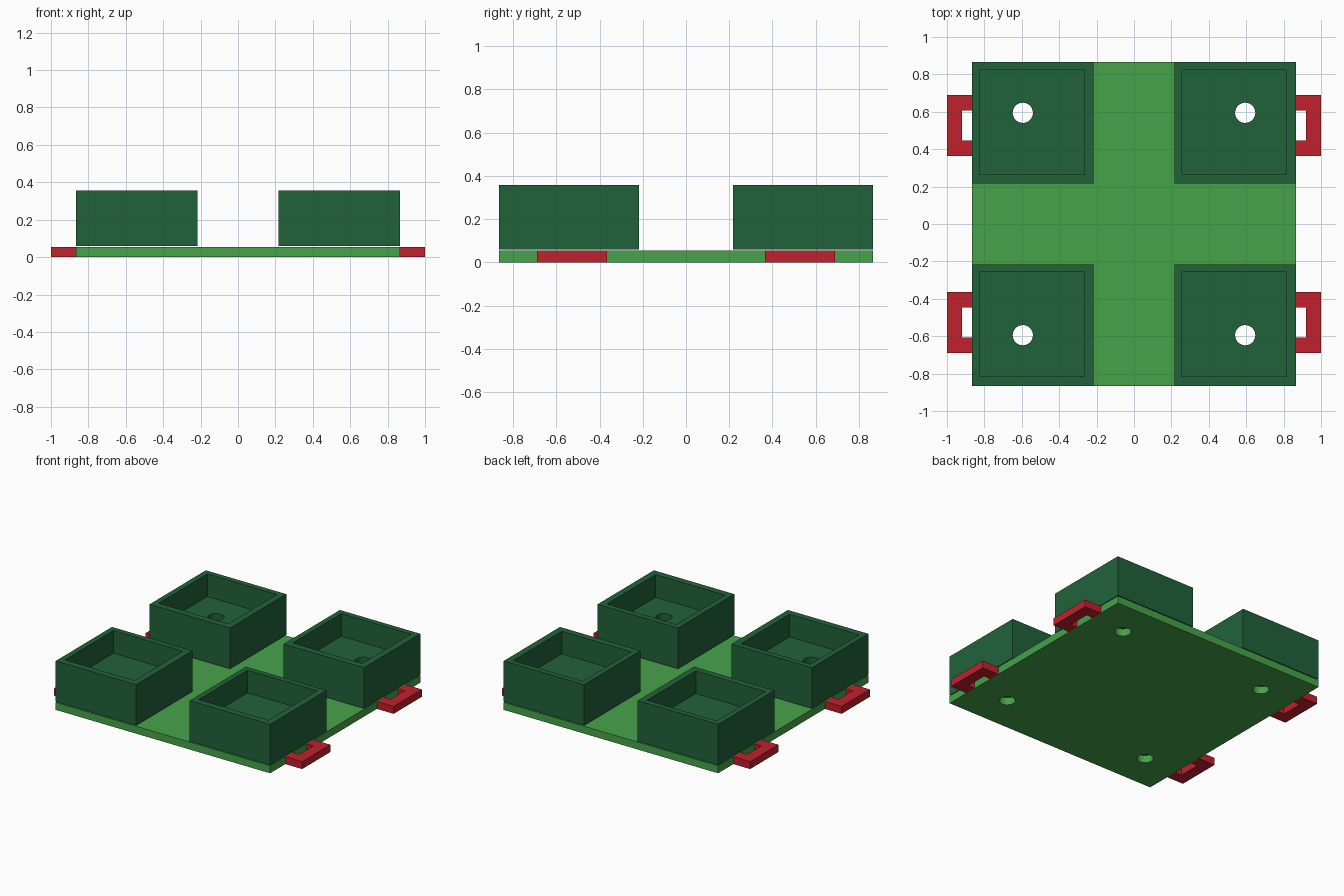
import bpy, bmesh
from mathutils import Matrix

if "Cube" in bpy.data.objects:
    bpy.data.objects.remove(bpy.data.objects["Cube"], do_unlink=True)

U = 2 / 37                       # module all sizes are multiples of
HALF, THICK = 16 * U, U          # base plate half width and thickness
BOX, BOX_Z0, BOX_Z1 = 12 * U, 1.1 * U, 6.6 * U
CAVITY, FLOOR_Z = 10.36 * U, 3.55 * U
HOLE_POS, HOLE_R = 11 * U, U


def material(name, rgb):
    m = bpy.data.materials.new(name)
    m.use_nodes = True
    m.diffuse_color = (*rgb, 1)
    m.node_tree.nodes["Principled BSDF"].inputs["Base Color"].default_value = (*rgb, 1)
    return m


LIGHT_GREEN = material("light_green", (0.061, 0.367, 0.068))
DARK_GREEN = material("dark_green", (0.015, 0.122, 0.042))
RED = material("red", (0.527, 0.015, 0.026))


def finish(name, bm, mat=None):
    bmesh.ops.recalc_face_normals(bm, faces=bm.faces)
    mesh = bpy.data.meshes.new(name)
    bm.to_mesh(mesh)
    bm.free()
    ob = bpy.data.objects.new(name, mesh)
    bpy.context.collection.objects.link(ob)
    if mat:
        mesh.materials.append(mat)
    return ob


def block(name, cx, cy, size, z0, z1, mat=None):
    bm = bmesh.new()
    bmesh.ops.create_cube(bm, size=1, matrix=Matrix.Translation((cx, cy, (z0 + z1) / 2))
                          @ Matrix.Diagonal((size, size, z1 - z0, 1)))
    return finish(name, bm, mat)


def drill(name, x, y):
    bm = bmesh.new()
    bmesh.ops.create_cone(bm, cap_ends=True, segments=32, radius1=HOLE_R, radius2=HOLE_R,
                          depth=1, matrix=Matrix.Translation((x, y, 0.1)))
    return finish(name, bm)


def cut(ob, cutter):
    """Subtract the cutter from the object, then discard the cutter."""
    cutter.hide_render = True
    mod = ob.modifiers.new("cut", 'BOOLEAN')
    mod.operation, mod.solver, mod.object = 'DIFFERENCE', 'EXACT', cutter
    bpy.context.view_layer.objects.active = ob
    bpy.ops.object.modifier_apply(modifier=mod.name)
    bpy.data.objects.remove(cutter, do_unlink=True)


def handle(name, sx, sy):
    """U-shaped bracket lying flat against the side of the plate."""
    x0, x1, y0, y1, w = HALF, 18.5 * U, 6.75 * U, 12.75 * U, 1.5 * U
    outline = [(x0, y0), (x1, y0), (x1, y1), (x0, y1),
               (x0, y1 - w), (x1 - w, y1 - w), (x1 - w, y0 + w), (x0, y0 + w)]
    bm = bmesh.new()
    face = bm.faces.new([bm.verts.new((sx * x, sy * y, 0)) for x, y in outline])
    top = bmesh.ops.extrude_face_region(bm, geom=[face])["geom"]
    bmesh.ops.translate(bm, vec=(0, 0, THICK),
                        verts=[v for v in top if isinstance(v, bmesh.types.BMVert)])
    return finish(name, bm, RED)


plate = block("base_plate", 0, 0, 2 * HALF, 0, THICK, LIGHT_GREEN)

# One open box, drain hole and side handle per corner
for sx, side in ((1, "left"), (-1, "right")):
    for sy, end in ((-1, "front"), (1, "back")):
        tag = f"{end}_{side}"
        cx, cy = sx * 10 * U, sy * 10 * U
        hx, hy = sx * HOLE_POS, sy * HOLE_POS
        box = block(f"box_{tag}", cx, cy, BOX, BOX_Z0, BOX_Z1, DARK_GREEN)
        cut(box, block("cavity_cutter", cx - 0.004, cy + 0.004, CAVITY, FLOOR_Z, BOX_Z1 + 0.1))
        cut(box, drill("drill_cutter", hx, hy))
        cut(plate, drill("drill_cutter", hx, hy))
        handle(f"handle_{tag}", sx, sy)
